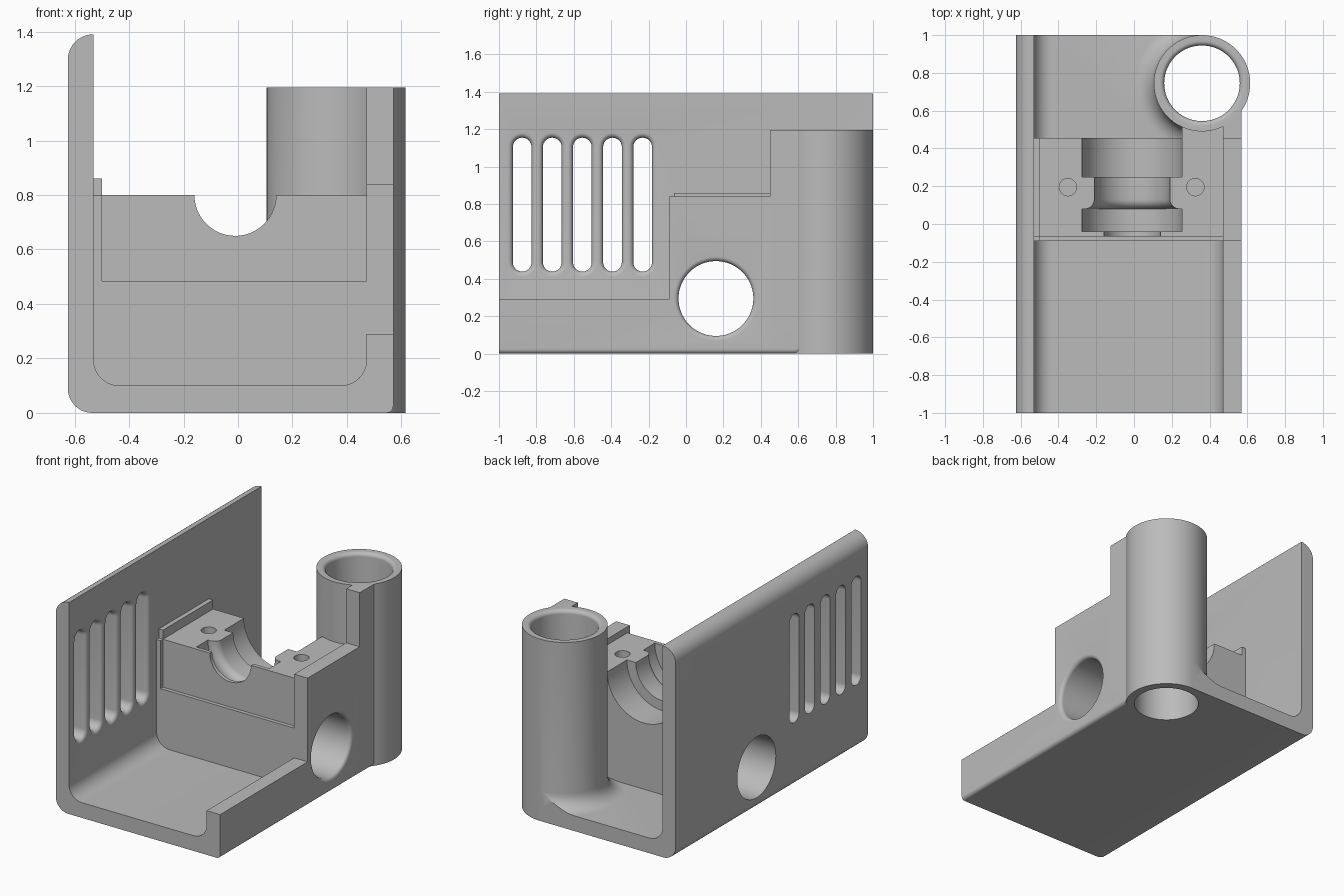
import bpy, bmesh
from math import pi, sin, cos
from mathutils import Vector

if "Cube" in bpy.data.objects:
    bpy.data.objects.remove(bpy.data.objects["Cube"])

AXES = {"x": lambda u, v, t: (t, u, v),
        "y": lambda u, v, t: (u, t, v),
        "z": lambda u, v, t: (u, v, t)}


def loft(name, loops, axis):
    """Solid through (outline, position) pairs along an axis, capped."""
    bm = bmesh.new()
    rings = [[bm.verts.new(AXES[axis](u, v, t)) for u, v in pts] for pts, t in loops]
    n = len(rings[0])
    for a, b in zip(rings, rings[1:]):
        for i in range(n):
            j = (i + 1) % n
            bm.faces.new((a[i], a[j], b[j], b[i]))
    bm.faces.new(rings[0])
    bm.faces.new(rings[-1])
    bmesh.ops.recalc_face_normals(bm, faces=bm.faces)
    mesh = bpy.data.meshes.new(name)
    bm.to_mesh(mesh)
    bm.free()
    obj = bpy.data.objects.new(name, mesh)
    bpy.context.collection.objects.link(obj)
    return obj


def box(name, x0, x1, y0, y1, z0, z1):
    rect = [(x0, y0), (x1, y0), (x1, y1), (x0, y1)]
    return loft(name, [(rect, z0), (rect, z1)], "z")


def round_outline(u, v, r, half=0, n=32):
    """Circle, or a slot stretched in v by half on each side."""
    pts = []
    for s in ((0, 1) if half else (0,)):
        for i in range(n + 1 if half else 2 * n):
            a = s * pi + i * pi / n
            pts.append((u + r * cos(a), v + r * sin(a) + (half if s == 0 else -half)))
    return pts


def turned(name, u, v, stations, axis, half=0, n=32):
    return loft(name, [(round_outline(u, v, r, half, n), t) for r, t in stations], axis)


def flare(r, f, face, side, n=8):
    """Stations of a rounded rim widening from r to r + f at a face."""
    angles = [i * pi / 2 / n for i in range(n + 1)]
    return [(r + f * (1 - cos(a)), face - side * f * (1 - sin(a))) for a in angles]


def rounded_profile(corners, n=10):
    """Polygon from (u, v, corner radius), right-angled corners only."""
    pts = []
    for i, (u, v, r) in enumerate(corners):
        p = Vector((u, v))
        if not r:
            pts.append((u, v))
            continue
        a = (Vector(corners[i - 1][:2]) - p).normalized() * r
        b = (Vector(corners[(i + 1) % len(corners)][:2]) - p).normalized() * r
        for k in range(n + 1):
            w = k * pi / 2 / n
            pts.append(tuple(p + a * (1 - sin(w)) + b * (1 - cos(w))))
    return pts


def combine(target, other, operation):
    mod = target.modifiers.new("combine", "BOOLEAN")
    mod.operation, mod.solver, mod.object = operation, "EXACT", other
    bpy.context.view_layer.update()
    result = bpy.data.meshes.new_from_object(
        target.evaluated_get(bpy.context.evaluated_depsgraph_get()))
    target.modifiers.clear()
    target.data = result
    bpy.data.objects.remove(other)


LEFT, INNER_L, INNER_R, RIGHT = -0.625, -0.53, 0.472, 0.57
FRONT, BACK, SEAT = -0.09, 0.455, 0.8
TUBE_X, TUBE_Y, TUBE_R, BORE_R, TUBE_TOP = 0.36, 0.745, 0.255, 0.2, 1.195

# Open channel: tall wall, floor, low wall
profile = rounded_profile([
    (LEFT, 0, 0.09), (RIGHT, 0, 0.025), (RIGHT, 0.29, 0), (INNER_R, 0.29, 0),
    (INNER_R, 0.1, 0.095), (INNER_L, 0.1, 0.095), (INNER_L, 1.39, 0), (LEFT, 1.39, 0.094)])
housing = loft("open_housing", [(profile, -1), (profile, 1)], "y")

# Raised wall steps, bearing block, web to the tube
for part in (
        box("middle_wall", INNER_R, RIGHT, FRONT, BACK, 0.2, 0.84),
        box("high_wall", INNER_R, RIGHT, 0.45, 0.7, 0.2, TUBE_TOP),
        box("bearing_block", -0.58, 0.52, FRONT, BACK, 0.05, SEAT),
        box("tube_web", 0.255, 0.52, 0.4, 0.6, 0.05, SEAT)):
    combine(housing, part, "UNION")

# Recessed front of the block, and the thin locating strip
combine(housing, box("front_recess", -0.5, INNER_R, -0.2, -0.065, 0.485, 1), "DIFFERENCE")
combine(housing, box("locating_strip", -0.57, -0.5, -0.065, BACK, 0.7, 0.86), "UNION")

# Stepped bearing seat
seat = [(0.15, -0.3), (0.15, -0.04), (0.265, -0.04), (0.265, 0.08)]
seat += flare(0.2, 0.05, 0.08, -1)[::-1]
seat += [(0.2, 0.25), (0.265, 0.25), (0.265, 0.55)]
combine(housing, turned("bearing_seat", -0.01, SEAT, seat, "y", n=40), "DIFFERENCE")

# Blind screw holes
for x in (-0.35, 0.325):
    hole = turned("screw_hole", x, 0.195, [(0.046, 0.52), (0.046, 1)], "z", n=16)
    combine(housing, hole, "DIFFERENCE")

# Vertical tube with a filleted foot; the corner behind it is trimmed
foot = [(TUBE_R + 0.1, 0.05)] + flare(TUBE_R, 0.1, 0.1, -1)[::-1]
foot = turned("tube_foot", TUBE_X, TUBE_Y, foot, "z", n=48)
combine(foot, box("foot_bounds", -0.2, 0.52, 0.42, 1, 0, 1), "INTERSECT")
combine(housing, foot, "UNION")
combine(housing, box("corner_trim", TUBE_X, 1, TUBE_Y, 1.2, -0.1, 1.5), "DIFFERENCE")
tube = turned("tube", TUBE_X, TUBE_Y, [(TUBE_R, 0), (TUBE_R, TUBE_TOP)], "z", n=48)
combine(housing, tube, "UNION")
bore = [(BORE_R, -0.1)] + flare(BORE_R, 0.025, TUBE_TOP, 1) + [(BORE_R + 0.025, 1.4)]
combine(housing, turned("tube_bore", TUBE_X, TUBE_Y, bore, "z", n=48), "DIFFERENCE")

# Cross hole through both walls and the block
cross = [(0.2, -0.8)] + flare(0.2, 0.025, RIGHT, 1) + [(0.225, 0.8)]
combine(housing, turned("cross_hole", 0.16, 0.295, cross, "x", n=48), "DIFFERENCE")

# Row of ventilation slots, rounded on the inside
for i in range(5):
    vent = [(0.05, -0.8)] + flare(0.05, 0.027, INNER_L, 1) + [(0.077, -0.4)]
    slot = turned("vent_slot", -0.876 + 0.161 * i, 0.797, vent, "x", half=0.308, n=16)
    combine(housing, slot, "DIFFERENCE")

# Plain grey finish
grey = bpy.data.materials.new("plain_grey")
grey.use_nodes = True
colour = (0.5, 0.5, 0.5, 1)
grey.diffuse_color = colour
grey.node_tree.nodes["Principled BSDF"].inputs["Base Color"].default_value = colour
housing.data.materials.clear()
housing.data.materials.append(grey)
for poly in housing.data.polygons:
    poly.material_index = 0

bpy.ops.object.select_all(action="DESELECT")
housing.select_set(True)
bpy.context.view_layer.objects.active = housing
bpy.ops.object.shade_smooth_by_angle(angle=pi / 6)
